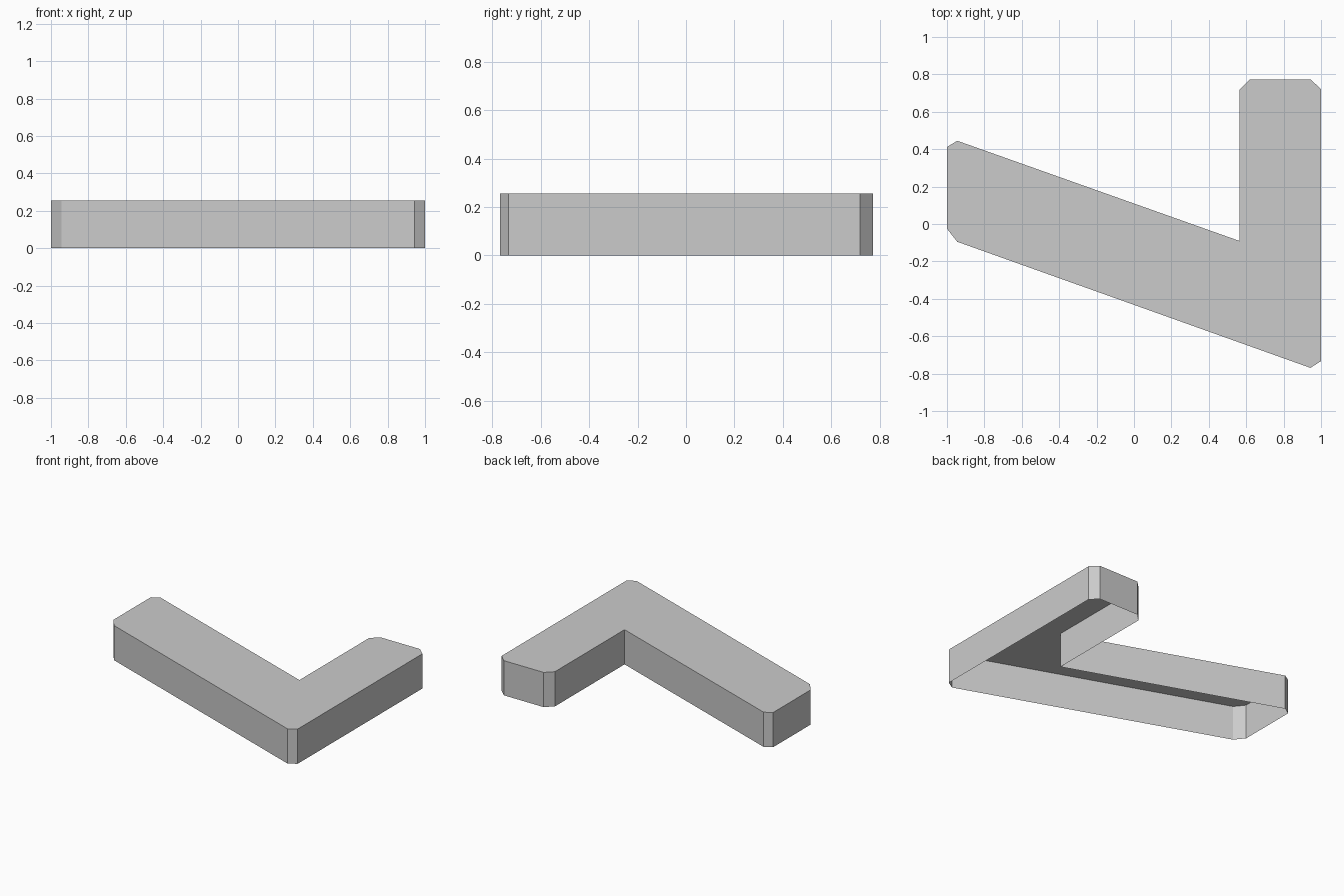
import bpy
import bmesh

cube = bpy.data.objects.get("Cube")
if cube:
    bpy.data.objects.remove(cube, do_unlink=True)

HEIGHT = 0.256

# Single plain grey
grey = bpy.data.materials.new("light_grey")
grey.use_nodes = True
colour = (0.6, 0.6, 0.6, 1)
grey.diffuse_color = colour
grey.node_tree.nodes["Principled BSDF"].inputs["Base Color"].default_value = colour

# Angled L outline with clipped corners, counter-clockwise from above
outline = [
    (-1, 0.412), (-1, -0.025), (-0.945, -0.095),   # left end
    (0.943, -0.769), (1, -0.733),                  # outer corner
    (1, 0.72), (0.945, 0.773), (0.62, 0.773), (0.565, 0.72),  # back end
    (0.565, -0.091),                               # inner corner
    (-0.945, 0.445),
]

# Top slab face with walls drawn down from its rim; the underside stays open
bm = bmesh.new()
top = bm.faces.new([bm.verts.new((x, y, HEIGHT)) for x, y in outline])
count = len(outline)
rim = list(top.verts)
base = [bm.verts.new((x, y, 0)) for x, y in outline]
for i in range(count):
    j = (i + 1) % count
    bm.faces.new((base[i], base[j], rim[j], rim[i]))
bm.normal_update()

mesh = bpy.data.meshes.new("corner_shell")
bm.to_mesh(mesh)
bm.free()
mesh.materials.append(grey)
shell = bpy.data.objects.new("corner_shell", mesh)
bpy.context.collection.objects.link(shell)
